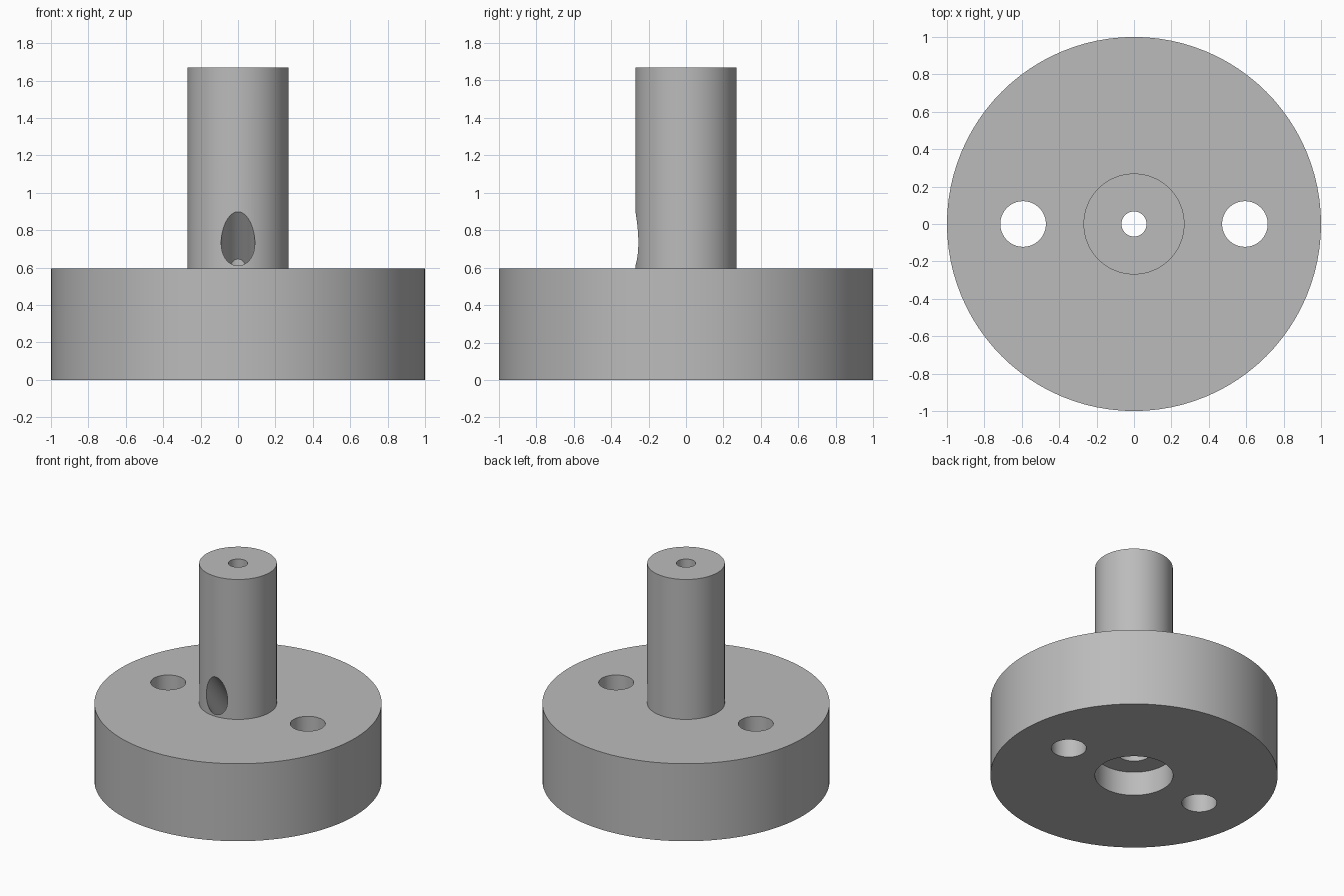
import bpy, bmesh, math
from mathutils import Matrix, Vector

cube = bpy.data.objects.get("Cube")
if cube:
    bpy.data.objects.remove(cube, do_unlink=True)

SEGMENTS = 96
grey = bpy.data.materials.new("steel grey")
grey.use_nodes = True
colour = (0.5, 0.5, 0.5, 1)
grey.diffuse_color = colour
grey.node_tree.nodes["Principled BSDF"].inputs["Base Color"].default_value = colour


def add_object(name, bm):
    mesh = bpy.data.meshes.new(name)
    bmesh.ops.recalc_face_normals(bm, faces=bm.faces)
    bm.to_mesh(mesh)
    bm.free()
    mesh.materials.append(grey)
    obj = bpy.data.objects.new(name, mesh)
    bpy.context.collection.objects.link(obj)
    return obj


def lathe(name, profile):
    """Spin a closed (radius, height) outline around z."""
    bm = bmesh.new()
    verts = [bm.verts.new((r, 0, z)) for r, z in profile]
    edges = [bm.edges.new((v, verts[i - 1])) for i, v in enumerate(verts)]
    bmesh.ops.spin(bm, geom=verts + edges, axis=(0, 0, 1), cent=(0, 0, 0),
                   angle=math.tau, steps=SEGMENTS, use_duplicate=False)
    bmesh.ops.remove_doubles(bm, verts=bm.verts, dist=1e-5)
    return add_object(name, bm)


def drill(target, name, radius, start, end):
    """Cut a round hole running between two points."""
    start, end = Vector(start), Vector(end)
    axis = end - start
    bm = bmesh.new()
    bmesh.ops.create_cone(
        bm, cap_ends=True, segments=64, radius1=radius, radius2=radius,
        depth=axis.length,
        matrix=Matrix.Translation((start + end) / 2)
        @ axis.to_track_quat("Z", "Y").to_matrix().to_4x4())
    cutter = add_object(name, bm)
    cutter.hide_render = True
    mod = target.modifiers.new(name, "BOOLEAN")
    mod.operation = "DIFFERENCE"
    mod.solver = "EXACT"
    mod.object = cutter
    bpy.context.view_layer.objects.active = target
    bpy.ops.object.modifier_apply(modifier=name)
    bpy.data.objects.remove(cutter, do_unlink=True)


# Flange and shaft with a stepped bore: recess, chamber, narrow channel
flange_z, top_z, shaft_r = 0.595, 1.67, 0.27
recess_z, chamber_z = 0.185, 0.4
recess_r, chamber_r, bore_r = 0.272, 0.118, 0.067
body = lathe("flanged_shaft", [
    (recess_r, 0), (1, 0), (1, flange_z), (shaft_r, flange_z),
    (shaft_r, top_z), (bore_r, top_z), (bore_r, chamber_z),
    (chamber_r, chamber_z), (chamber_r, recess_z), (recess_r, recess_z)])

# Bolt holes through the flange
for side in (-1, 1):
    drill(body, "bolt_hole", 0.122, (side * 0.593, 0, -0.2), (side * 0.593, 0, 0.9))

# Slanted port from the front of the shaft down into the bore
slope = 1.25
entry = Vector((0, -shaft_r, 0.755))
inward = Vector((0, 1, -slope))
drill(body, "slanted_port", 0.09, entry - inward * 0.3, entry + inward * 0.25)

# Smooth round walls, sharp rims
bpy.ops.object.select_all(action="DESELECT")
body.select_set(True)
bpy.context.view_layer.objects.active = body
bpy.ops.object.shade_smooth_by_angle(angle=math.radians(30))
